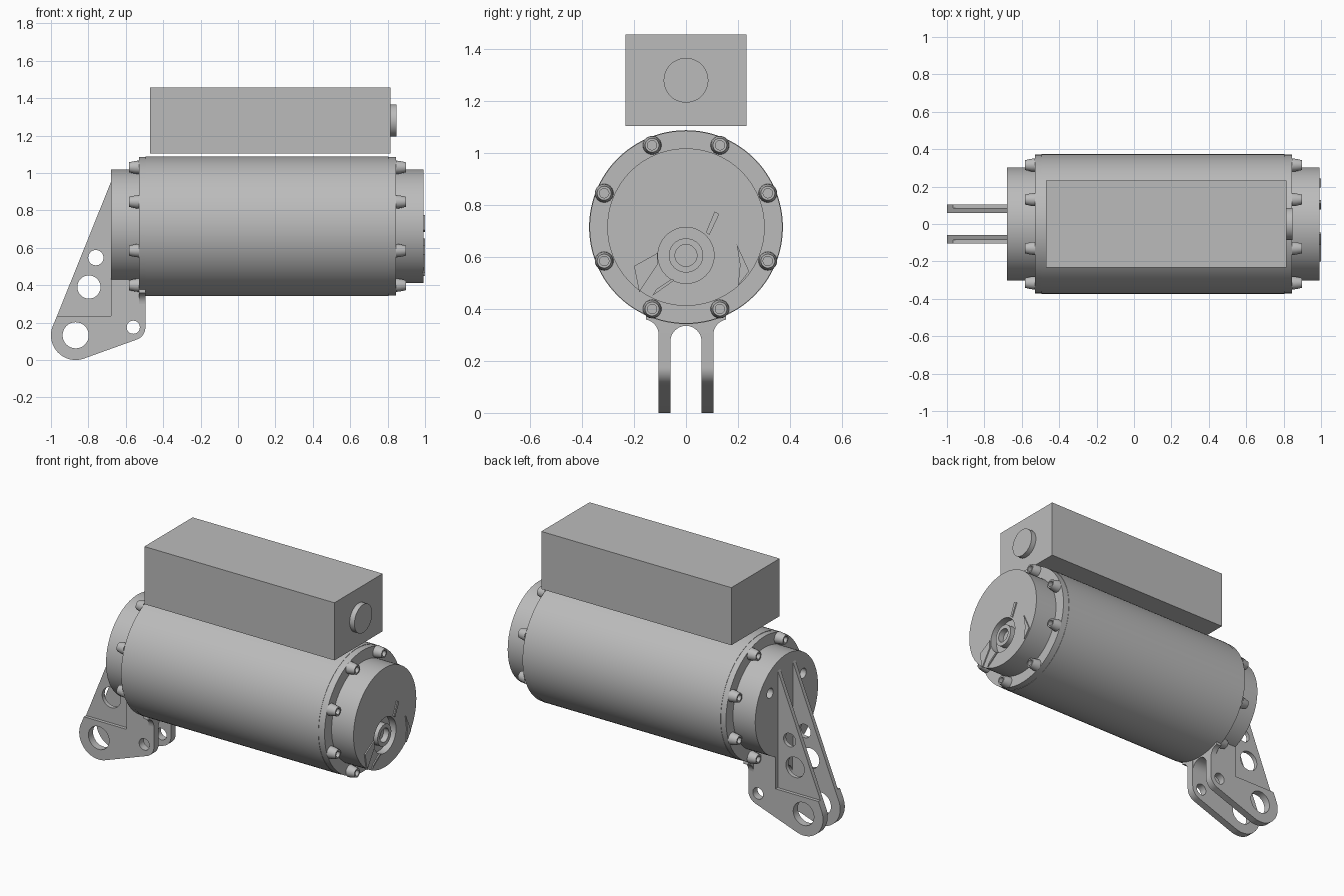
import bpy
import bmesh
from math import sin, cos, pi, radians

if "Cube" in bpy.data.objects:
    bpy.data.objects.remove(bpy.data.objects["Cube"], do_unlink=True)

GREY = bpy.data.materials.new("machined grey")
GREY.use_nodes = True
GREY.diffuse_color = (0.5, 0.5, 0.5, 1)
GREY.node_tree.nodes["Principled BSDF"].inputs["Base Color"].default_value = (0.5, 0.5, 0.5, 1)

AXIS_Z = 0.715      # height of the motor axis
BODY_R = 0.373
CAP_R = 0.303


def finish(name, bm):
    """Turn a bmesh into a smooth-by-angle object."""
    bmesh.ops.remove_doubles(bm, verts=bm.verts, dist=1e-5)
    bmesh.ops.recalc_face_normals(bm, faces=bm.faces)
    mesh = bpy.data.meshes.new(name)
    bm.to_mesh(mesh)
    bm.free()
    mesh.materials.append(GREY)
    mesh.shade_smooth()
    mesh.set_sharp_from_angle(angle=radians(30))
    obj = bpy.data.objects.new(name, mesh)
    bpy.context.collection.objects.link(obj)
    return obj


def lathe(name, profile, y=0, z=AXIS_Z, steps=64):
    """Spin (x, radius) points round a line parallel to x."""
    bm = bmesh.new()
    verts = [bm.verts.new((x, y, z + r)) for x, r in profile]
    edges = [bm.edges.new(pair) for pair in zip(verts, verts[1:])]
    bmesh.ops.spin(bm, geom=verts + edges, cent=(0, y, z), axis=(1, 0, 0),
                   angle=2 * pi, steps=steps, use_merge=True)
    return finish(name, bm)


def rod(name, x0, x1, r, **kw):
    return lathe(name, [(x0, 0), (x0, r), (x1, r), (x1, 0)], **kw)


def prism(name, outline, axis, a, b):
    """Extrude an outline (in xz or yz) from a to b along y or x."""
    bm = bmesh.new()
    place = (lambda u, v: (u, a, v)) if axis == "y" else (lambda u, v: (a, u, v))
    face = bm.faces.new([bm.verts.new(place(u, v)) for u, v in outline])
    out = bmesh.ops.extrude_face_region(bm, geom=[face])["geom"]
    shift = (0, b - a, 0) if axis == "y" else (b - a, 0, 0)
    bmesh.ops.translate(bm, vec=shift, verts=[g for g in out if isinstance(g, bmesh.types.BMVert)])
    return finish(name, bm)


def arc(cx, cz, r, a0, a1, n=16):
    angles = [radians(a0 + (a1 - a0) * i / n) for i in range(n + 1)]
    return [(cx + r * cos(t), cz + r * sin(t)) for t in angles]


def cut(obj, cutters):
    """Subtract the cutters, then discard them."""
    for c in cutters:
        c.hide_render = True
        mod = obj.modifiers.new("cut", "BOOLEAN")
        mod.operation, mod.solver, mod.object = "DIFFERENCE", "EXACT", c
    graph = bpy.context.evaluated_depsgraph_get()
    mesh = bpy.data.meshes.new_from_object(obj.evaluated_get(graph))
    obj.modifiers.clear()
    obj.data = mesh
    mesh.set_sharp_from_angle(angle=radians(30))
    for c in cutters:
        bpy.data.objects.remove(c, do_unlink=True)


def hole(x, z, r):
    return prism("hole_cutter", arc(x, z, r, 0, 337.5 + 11.25, 31), "y", -0.3, 0.3)


# Motor body with a flange at each end
rod("motor_body", -0.495, 0.805, BODY_R, steps=96)
rod("left_flange", -0.53, -0.495, BODY_R - 0.002, steps=96)
rod("right_flange", 0.805, 0.845, BODY_R - 0.002, steps=96)

# Rear hub with two blind holes
rear_hub = rod("bracket_hub", -0.68, -0.52, CAP_R, steps=96)
cut(rear_hub, [rod("hole_cutter", -0.72, -0.64, 0.03, y=s * 0.16, z=0.84, steps=24) for s in (-1, 1)])

# Output cap with an off-centre recess and socket
SHAFT_Z = 0.606
cap = rod("output_cap", 0.835, 0.993, CAP_R, steps=96)
cut(cap, [rod("recess_cutter", 0.95, 1.05, 0.108, z=SHAFT_Z, steps=48)])
lathe("shaft_socket", [(0.94, 0.066), (0.99, 0.066), (0.99, 0.042), (0.955, 0.042), (0.955, 0)],
      z=SHAFT_Z, steps=40)

# Thin raised slivers on the cap face
slivers = [
    [(-0.2, 0.565), (-0.11, 0.615), (-0.11, 0.57), (-0.18, 0.465)],
    [(-0.13, 0.45), (-0.045, 0.51), (-0.055, 0.516), (-0.115, 0.475)],
    [(0.11, 0.775), (0.128, 0.765), (0.09, 0.685), (0.077, 0.695)],
    [(0.195, 0.65), (0.243, 0.545), (0.2, 0.49), (0.208, 0.57)],
]
for i, outline in enumerate(slivers):
    prism(f"cap_sliver_{i + 1}", outline, "x", 0.99, 1.0)

# Socket-head bolts round both flanges
bolt = [(0, 0.036), (0.02, 0.034), (0.052, 0.027), (0.052, 0.018), (0.025, 0.018), (0.025, 0)]
for side, x, d in (("left", -0.53, -1), ("right", 0.845, 1)):
    for i in range(8):
        t = radians(22.5 + 45 * i)
        lathe(f"{side}_bolt_{i + 1}", [(x + d * dx, r) for dx, r in bolt],
              y=0.341 * cos(t), z=AXIS_Z + 0.341 * sin(t), steps=18)

# Control box and its round connector
box = [(-0.47, 1.105), (0.815, 1.105), (0.815, 1.457), (-0.47, 1.457)]
prism("control_box", box, "y", -0.233, 0.233)
rod("box_connector", 0.81, 0.847, 0.086, z=1.28, steps=48)

# Clevis bracket: thick lugs, thin webs and fillets on both sides
lug = (arc(-0.868, 0.132, 0.132, 158, 289.5, 24) + arc(-0.565, 0.175, 0.07, -70.5, 0, 10)
       + [(-0.495, 0.45), (-0.68, 0.45), (-0.68, 0.235), (-0.968, 0.235)])
web = [(-0.97, 0.23), (-0.66, 0.23), (-0.66, 0.95), (-0.68, 0.95)]
fillet = arc(0.165, 0.3, 0.06, 180, 100, 8) + [(0.15, 0.4), (0.1, 0.4), (0.1, 0.3)]
for side, s in (("left", 1), ("right", -1)):
    plate = prism(f"{side}_bracket_lug", lug, "y", s * 0.06, s * 0.105)
    cut(plate, [hole(-0.868, 0.132, 0.07), hole(-0.56, 0.175, 0.035)])
    rib = prism(f"{side}_bracket_web", web, "y", s * 0.06, s * 0.085)
    cut(rib, [hole(-0.797, 0.39, 0.062), hole(-0.76, 0.547, 0.041)])
    prism(f"{side}_bracket_fillet", [(s * y, z) for y, z in fillet], "x", -0.53, -0.495)

# Arched bridge between the lugs
bridge = arc(0, 0.275, 0.06, 0, 180, 20) + [(-0.1, 0.275), (-0.1, 0.44), (0.1, 0.44), (0.1, 0.275)]
prism("bracket_bridge", bridge, "x", -0.678, -0.496)
